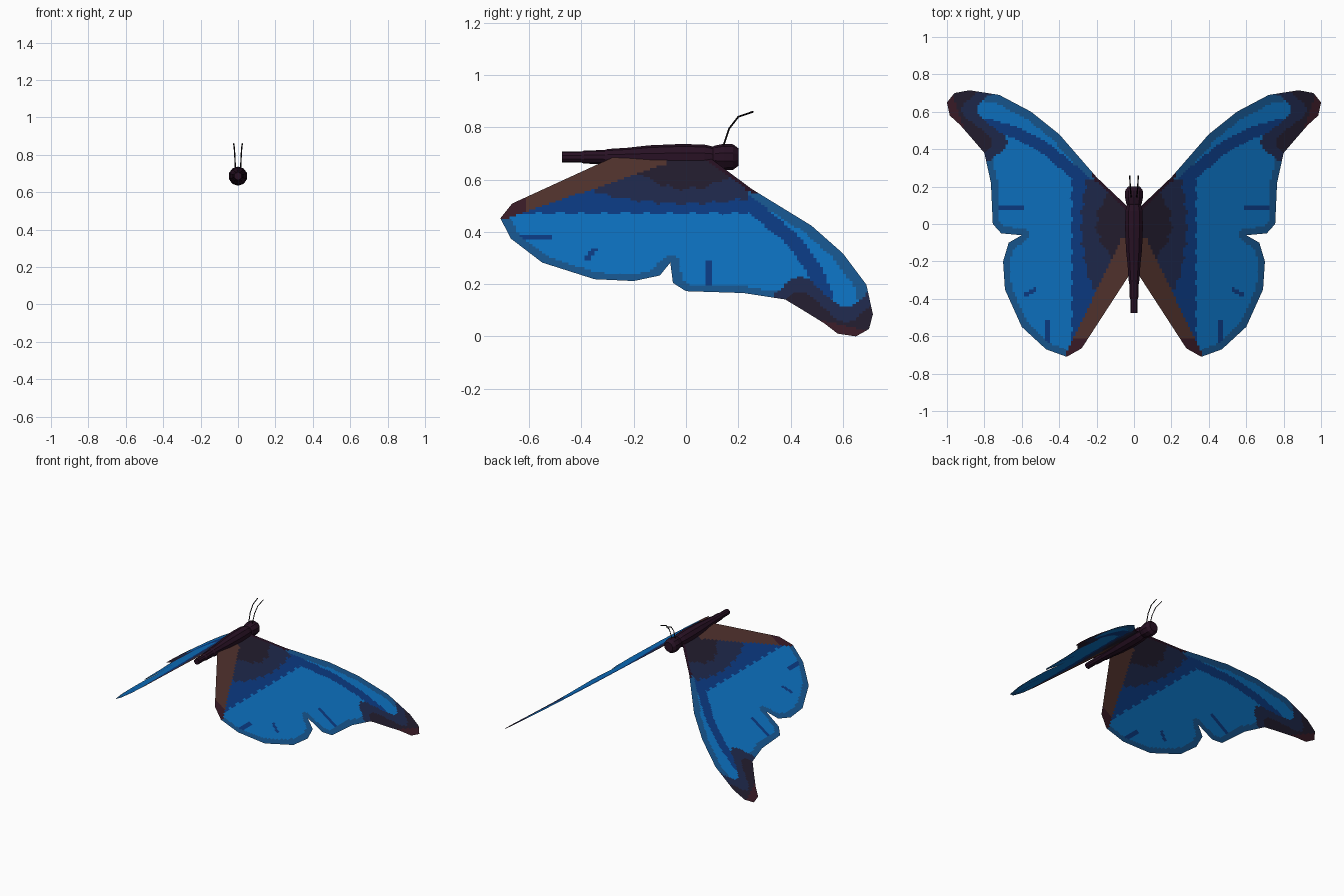
import bpy, bmesh, math
from mathutils import Vector

if "Cube" in bpy.data.objects:
    bpy.data.objects.remove(bpy.data.objects["Cube"])


def material(name, hex_code):
    rgb = [int(hex_code[i:i + 2], 16) / 255 for i in (0, 2, 4)]
    m = bpy.data.materials.new(name)
    m.diffuse_color = (*[((c + 0.055) / 1.055) ** 2.4 if c > 0.04 else c / 12.92 for c in rgb], 1)
    m.use_nodes = True
    m.node_tree.nodes["Principled BSDF"].inputs["Base Color"].default_value = m.diffuse_color
    return m


MATS = [material("bright blue", "0D75C6"), material("muted blue", "185892"),
        material("deep blue", "0C3C86"), material("navy", "202A4E"),
        material("dark plum", "241E30"), material("maroon", "3C1C28"),
        material("brown", "54342F"), material("body purple", "281124"),
        material("black", "0E0A0E")]
BRIGHT, MUTED, DEEP, NAVY, PLUM, MAROON, BROWN, BODY, BLACK = range(9)

# Right wing outline seen from the top: leading edge, outer margin with notch, tail
LEAD = [(0.01, 0.07), (0.2, 0.25), (0.4, 0.48), (0.55, 0.60), (0.72, 0.69), (0.88, 0.715)]
OUTER = [(0.96, 0.70), (1.0, 0.65), (0.985, 0.58), (0.93, 0.53), (0.86, 0.45), (0.80, 0.38),
         (0.765, 0.22), (0.755, 0.0), (0.71, -0.05), (0.60, -0.06), (0.67, -0.10),
         (0.70, -0.20), (0.69, -0.35), (0.60, -0.55), (0.47, -0.67), (0.36, -0.71)]
INNER = [(0.28, -0.665), (0.03, -0.28)]
# Small spikes near the margin
SPIKES = [[(0.6, 0.09), (0.73, 0.083)], [(0.53, -0.35), (0.58, -0.375)], [(0.46, -0.52), (0.465, -0.63)]]


def distance(x, y, path):
    best, p = 9, Vector((x, y))
    for a, b in zip(path, path[1:]):
        a, d = Vector(a), Vector(b) - Vector(a)
        t = min(1, max(0, (p - a).dot(d) / d.length_squared))
        best = min(best, (p - a - d * t).length)
    return best


def wing_colour(x, y):
    lead = distance(x, y, LEAD)
    root = x + 0.008 * math.sin(y * 75)          # ragged root bands
    tip = x + 0.08 * math.sin(y * 18)            # wavy start of the dark tip
    # brown inner fold and its dark end
    if y < -0.08 and x + 0.48 * y < 0.03:
        return MAROON if y < -0.61 else BROWN
    # stiff dark front spar
    if x < 0.22 and lead < 0.018:
        return BODY
    # dark root
    if y < 0.24:
        if root + 2.5 * y * y < 0.2:
            return PLUM
        if root + 0.5 * y * y < 0.28 and y > -0.35:
            return NAVY
        if root < 0.335:
            return DEEP
    # dark tip
    if y > 0.29:
        if y > 0.48 and x - 0.35 * y > 0.73:
            return MAROON
        if tip > 0.84:
            return PLUM
        if tip > 0.76:
            return NAVY
    # diagonal vein, front edge, outer margin
    if x < 0.8 and y > 0.1 and abs(lead - 0.01 - 0.2 * x) < 0.028:
        return DEEP
    if lead < 0.045 or distance(x, y, OUTER) < 0.036:
        return MUTED
    if any(distance(x, y, s) < 0.011 for s in SPIKES):
        return DEEP
    return BRIGHT


def finish(bm, name, mats):
    me = bpy.data.meshes.new(name)
    bm.to_mesh(me)
    bm.free()
    for m in mats:
        me.materials.append(m)
    ob = bpy.data.objects.new(name, me)
    bpy.context.collection.objects.link(ob)
    return ob


def wing(name, side):
    bm = bmesh.new()
    bm.faces.new([bm.verts.new((x, y, 0)) for x, y in LEAD + OUTER + INNER])
    bmesh.ops.triangulate(bm, faces=bm.faces[:])
    # cut the sheet into small cells for the painted pattern
    step = 0.0125
    for axis, count in ((0, 80), (1, 58)):
        no = Vector((0, 0, 0))
        no[axis] = 1
        for i in range(-count, count):
            if axis or i > 0:
                bmesh.ops.bisect_plane(bm, geom=bm.verts[:] + bm.edges[:] + bm.faces[:],
                                       dist=1e-5, plane_co=no * i * step, plane_no=no)
    for f in bm.faces:
        c = f.calc_center_median()
        f.material_index = wing_colour(c.x, c.y)
    # slope the sheet down to the tip
    for v in bm.verts:
        v.co.z = 0.706 * (1 - v.co.x)
        v.co.x *= side
    bm.normal_update()
    bmesh.ops.reverse_faces(bm, faces=[f for f in bm.faces if f.normal.z > 0])
    return finish(bm, name, MATS)


def lathe(name, profile, z=0.686, sides=10):
    """Body part along y from rings of (y, radius)."""
    bm = bmesh.new()
    rings = [[bm.verts.new((r * math.cos(a), y, z + r * math.sin(a)))
              for a in [math.tau * (k + 0.5) / sides for k in range(sides)]]
             for y, r in profile]
    for r, s in zip(rings, rings[1:]):
        for k in range(sides):
            j = (k + 1) % sides
            bm.faces.new((r[k], r[j], s[j], s[k]))
    bm.faces.new(rings[0])
    bm.faces.new(rings[-1])
    bmesh.ops.recalc_face_normals(bm, faces=bm.faces[:])
    return finish(bm, name, [MATS[BODY]])


wing("right_wing", 1)
wing("left_wing", -1)

# Stepped abdomen, thorax and head
lathe("abdomen", [(-0.475, 0.021), (-0.4, 0.021), (-0.39, 0.025), (-0.31, 0.027),
                  (-0.3, 0.031), (-0.12, 0.042)])
lathe("thorax", [(-0.22, 0.036), (-0.14, 0.045), (-0.02, 0.05), (0.07, 0.048), (0.12, 0.036)])
lathe("head", [(0.085, 0.03), (0.11, 0.044), (0.145, 0.051), (0.18, 0.049), (0.2, 0.034)])

# Antennae
for name, side in (("right_antenna", 1), ("left_antenna", -1)):
    cu = bpy.data.curves.new(name, "CURVE")
    cu.dimensions = "3D"
    cu.bevel_depth = 0.0035
    cu.bevel_resolution = 0
    cu.use_fill_caps = True
    pts = [(0.14, 0.72), (0.165, 0.795), (0.2, 0.84), (0.258, 0.86)]
    sp = cu.splines.new("POLY")
    sp.points.add(len(pts) - 1)
    for i, (p, (y, z)) in enumerate(zip(sp.points, pts)):
        p.co = ((0.014 + 0.003 * i) * side, y, z, 1)
    cu.materials.append(MATS[BLACK])
    bpy.context.collection.objects.link(bpy.data.objects.new(name, cu))
